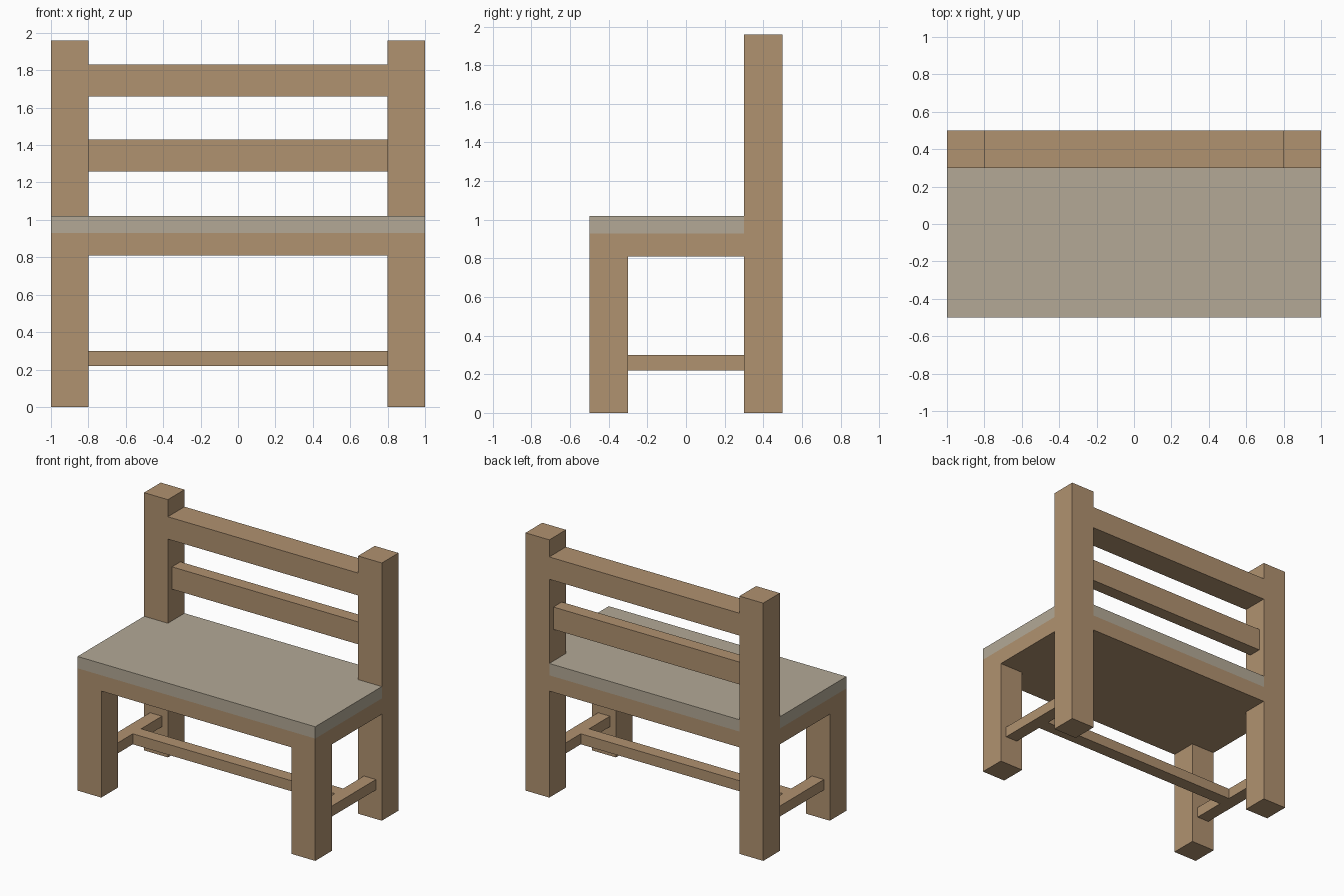
import bpy
import bmesh

if "Cube" in bpy.data.objects:
    bpy.data.objects.remove(bpy.data.objects["Cube"])


def material(name, rgb):
    m = bpy.data.materials.new(name)
    m.diffuse_color = (*rgb, 1.0)
    m.use_nodes = True
    m.node_tree.nodes["Principled BSDF"].inputs["Base Color"].default_value = m.diffuse_color
    return m


WOOD = material("tan_wood", (0.434, 0.287, 0.162))
PAD = material("grey_beige_pad", (0.451, 0.397, 0.305))


def prism(name, outline, z0, z1, mat):
    """Extrude a plan outline (counter-clockwise) from z0 to z1."""
    bm = bmesh.new()
    base = bm.faces.new([bm.verts.new((x, y, z0)) for x, y in outline])
    top = bmesh.ops.extrude_face_region(bm, geom=[base], use_keep_orig=True)
    for v in top["geom"]:
        if isinstance(v, bmesh.types.BMVert):
            v.co.z = z1
    bmesh.ops.recalc_face_normals(bm, faces=bm.faces)
    mesh = bpy.data.meshes.new(name)
    bm.to_mesh(mesh)
    bm.free()
    mesh.materials.append(mat)
    obj = bpy.data.objects.new(name, mesh)
    bpy.context.collection.objects.link(obj)
    return obj


def box(name, x0, x1, y0, y1, z0, z1, mat=WOOD):
    return prism(name, [(x0, y0), (x1, y0), (x1, y1), (x0, y1)], z0, z1, mat)


# Legs, back posts and side stretchers, mirrored left and right
for side, s in (("left", -1), ("right", 1)):
    outer = sorted((0.8 * s, 1.0 * s))
    inset = sorted((0.85 * s, 0.95 * s))
    box(f"front_leg_{side}", *outer, -0.5, -0.3, 0.0, 0.81)
    box(f"back_post_{side}", *outer, 0.3, 0.5, 0.0, 1.96)
    box(f"side_stretcher_{side}", *inset, -0.3, 0.3, 0.22, 0.30)

# Long stretcher between the side stretchers
box("long_stretcher", -0.85, 0.85, -0.05, 0.05, 0.22, 0.30)

# Seat frame and pad, notched around the back posts
seat_plan = [(-1, -0.5), (1, -0.5), (1, 0.3), (0.8, 0.3),
             (0.8, 0.5), (-0.8, 0.5), (-0.8, 0.3), (-1, 0.3)]
prism("seat_frame", seat_plan, 0.81, 0.93, WOOD)
prism("seat_pad", seat_plan, 0.93, 1.02, PAD)

# Backrest rails
box("middle_rail", -0.8, 0.8, 0.35, 0.45, 1.26, 1.43)
box("top_rail", -0.8, 0.8, 0.3, 0.5, 1.66, 1.83)
